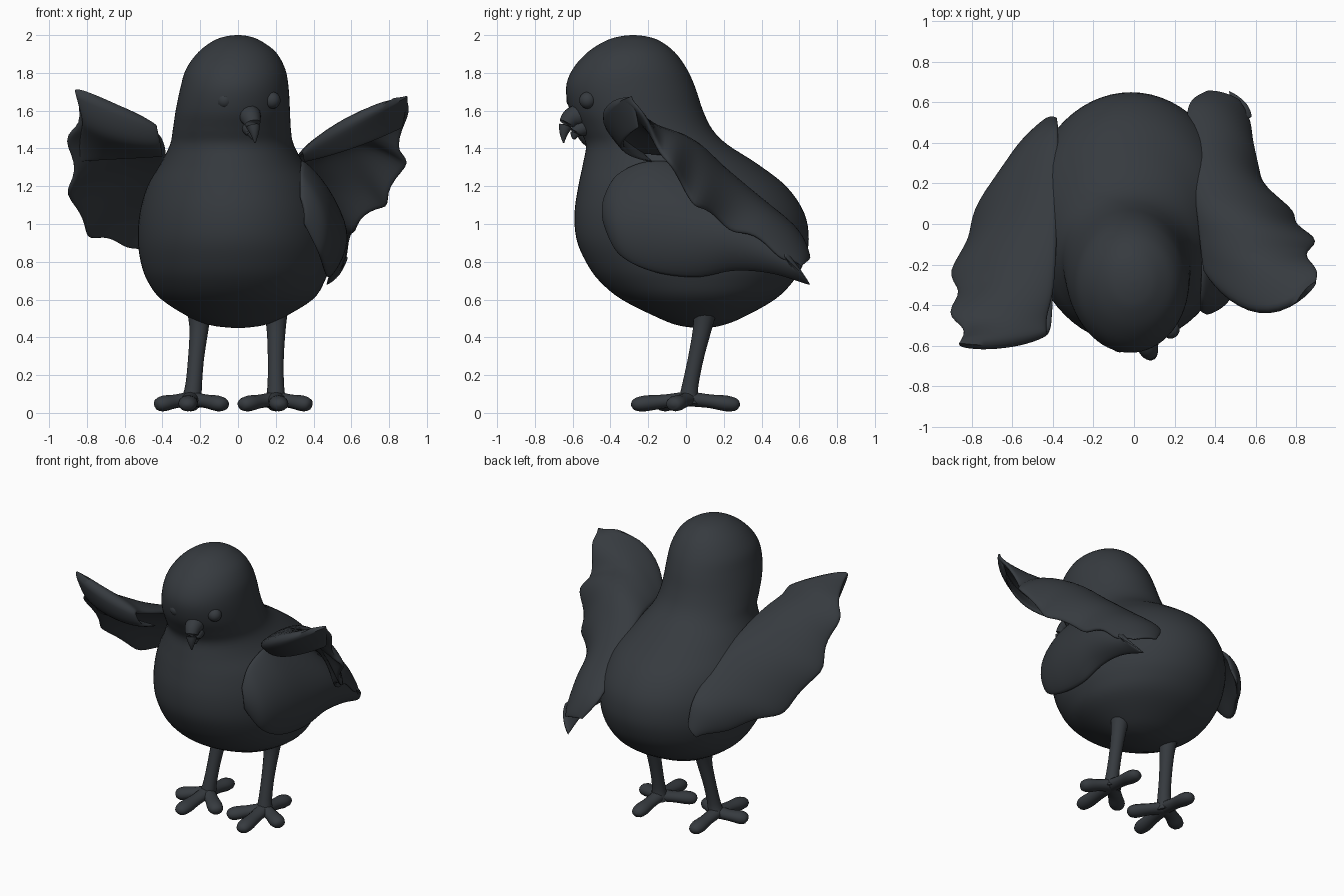
import bpy, bmesh, math
from mathutils import Vector

if "Cube" in bpy.data.objects:
    bpy.data.objects.remove(bpy.data.objects["Cube"], do_unlink=True)

SLATE = bpy.data.materials.new("dark slate")
SLATE.use_nodes = True
COLOUR = (0.037, 0.043, 0.050, 1)
SLATE.diffuse_color = COLOUR
SLATE.node_tree.nodes["Principled BSDF"].inputs["Base Color"].default_value = COLOUR


def spline(rows, t):
    """Catmull-Rom through rows of numbers, t in 0..1."""
    n = len(rows) - 1
    i = min(int(t * n), n - 1)
    f = t * n - i
    a, b, c, d = (rows[min(max(i + k, 0), n)] for k in (-1, 0, 1, 2))
    return [0.5 * (2 * q + (r - p) * f + (2 * p - 5 * q + 4 * r - s) * f * f
                   + (3 * q - p - 3 * r + s) * f ** 3) for p, q, r, s in zip(a, b, c, d)]


def finish(obj, angle=60):
    obj.data.materials.append(SLATE)
    bpy.ops.object.select_all(action="DESELECT")
    obj.select_set(True)
    bpy.context.view_layer.objects.active = obj
    bpy.ops.object.shade_smooth_by_angle(angle=math.radians(angle))


def loft(name, rings, angle=60):
    """Skin a list of equal-length closed rings and cap both ends."""
    bm = bmesh.new()
    vs = [[bm.verts.new(p) for p in ring] for ring in rings]
    n = len(vs[0])
    for a, b in zip(vs, vs[1:]):
        for i in range(n):
            j = (i + 1) % n
            bm.faces.new((a[i], a[j], b[j], b[i]))
    bm.faces.new(vs[0])
    bm.faces.new(vs[-1])
    bmesh.ops.recalc_face_normals(bm, faces=bm.faces)
    mesh = bpy.data.meshes.new(name)
    bm.to_mesh(mesh)
    bm.free()
    obj = bpy.data.objects.new(name, mesh)
    bpy.context.collection.objects.link(obj)
    finish(obj, angle)


def tube(name, path, steps=14, sides=14, flat=1.0):
    """Round tube through (x, y, z, radius) points."""
    rings = []
    for k in range(steps + 1):
        t = k / steps
        x, y, z, r = spline(path, t)
        p = Vector((x, y, z))
        d = (Vector(spline(path, min(t + .02, 1))[:3])
             - Vector(spline(path, max(t - .02, 0))[:3])).normalized()
        side = d.cross(Vector((0, 0, 1)) if abs(d.z) < .9 else Vector((0, 1, 0))).normalized()
        up = side.cross(d)
        rings.append([p + r * (math.cos(a) * side + flat * math.sin(a) * up)
                      for a in (2 * math.pi * i / sides for i in range(sides))])
    loft(name, rings)


def wing(name, ribs, thick, ruffle=0.0, nt=72, nu=18):
    """Pillow-edged curved plate across ribs of (inner xyz, outer xyz, bulge xyz)."""
    def point(t, u):
        v = spline(ribs, t)
        a, b, bulge = Vector(v[:3]), Vector(v[3:6]), Vector(v[6:9])
        wave = math.sin(t * 34) * math.sin(math.pi * t)
        p = a.lerp(b, u * (1 + u * ruffle * wave)) + bulge * 4 * u * (1 - u)
        p.z += ruffle * 0.4 * u * u * math.sin(t * 34 + 1)
        return p

    rings, e = [], 0.01
    for k in range(nt + 1):
        t = 0.5 - 0.5 * math.cos(math.pi * k / nt)
        upper, lower = [], []
        for i in range(nu + 1):
            u = 0.5 - 0.5 * math.cos(math.pi * i / nu)
            p = point(t, u)
            du = point(t, min(u + e, 1)) - point(t, max(u - e, 0))
            dt = point(min(t + e, 1), u) - point(max(t - e, 0), u)
            h = thick / 2 * (16 * u * (1 - u) * t * (1 - t)) ** 0.4 + 0.002
            off = du.cross(dt).normalized() * h
            upper.append(p + off)
            lower.append(p - off)
        rings.append(upper + lower[::-1])
    loft(name, rings, 70)


# Body and head: rows of z, x min, x max, y min, y max
BODY = [
    (0.450, -0.03, 0.03, 0.05, 0.12), (0.463, -0.14, 0.13, -0.04, 0.19),
    (0.50, -0.245, 0.23, -0.14, 0.29), (0.60, -0.405, 0.395, -0.34, 0.47),
    (0.70, -0.48, 0.46, -0.46, 0.57), (0.80, -0.515, 0.49, -0.53, 0.625),
    (0.92, -0.53, 0.50, -0.58, 0.65), (1.06, -0.52, 0.485, -0.59, 0.625),
    (1.20, -0.48, 0.435, -0.57, 0.53), (1.32, -0.41, 0.35, -0.545, 0.375),
    (1.42, -0.36, 0.295, -0.53, 0.22), (1.50, -0.345, 0.28, -0.565, 0.14),
    (1.60, -0.33, 0.275, -0.615, 0.09), (1.72, -0.305, 0.268, -0.635, 0.05),
    (1.82, -0.275, 0.25, -0.60, 0.005), (1.91, -0.21, 0.20, -0.52, -0.06),
    (1.97, -0.13, 0.12, -0.425, -0.14), (1.993, -0.065, 0.06, -0.35, -0.21),
    (2.0, -0.01, 0.01, -0.29, -0.27)]
rings = []
for k in range(73):
    z, xa, xb, ya, yb = spline(BODY, k / 72)
    cx, cy = (xa + xb) / 2, (ya + yb) / 2
    rings.append([(cx + (xb - xa) / 2 * math.cos(a), cy + (yb - ya) / 2 * math.sin(a), z)
                  for a in (2 * math.pi * i / 64 for i in range(64))])
loft("body", rings, 80)

# Beak
tube("upper_beak", [(0.06, -0.55, 1.58, 0.06), (0.067, -0.60, 1.565, 0.055),
                    (0.078, -0.632, 1.53, 0.042), (0.087, -0.647, 1.48, 0.023),
                    (0.09, -0.648, 1.43, 0.004)])
tube("lower_beak", [(0.06, -0.53, 1.52, 0.05), (0.072, -0.58, 1.49, 0.035),
                    (0.08, -0.595, 1.45, 0.008)])

# Eyes
for name, loc in (("left_eye", (0.18, -0.52, 1.655)), ("right_eye", (-0.07, -0.588, 1.655))):
    bpy.ops.mesh.primitive_uv_sphere_add(segments=24, ring_count=14, radius=0.045, location=loc)
    bpy.context.object.name = name
    finish(bpy.context.object)

# Legs and feet
TOES = {"inner": (-0.19, -0.14), "middle": (0.02, -0.29), "outer": (0.19, -0.07), "back": (0.0, 0.285)}
for name, s, top, foot in (("left", 1, 0.20, 0.20), ("right", -1, -0.205, -0.25)):
    tube(name + "_leg", [(top, 0.10, 0.54, 0.065), (top + s * .002, 0.085, 0.44, 0.05),
                         (top * .6 + foot * .4, 0.05, 0.28, 0.042),
                         (top * .3 + foot * .7, 0.02, 0.13, 0.045), (foot, 0.015, 0.05, 0.06)])
    for toe, (dx, dy) in TOES.items():
        tube(f"{name}_{toe}_toe", [
            (foot, 0.01, 0.075, 0.05), (foot + s * dx * .4, 0.01 + dy * .4, 0.062, 0.045),
            (foot + s * dx * .75, dy * .75, 0.05, 0.052), (foot + s * dx * .94, dy * .94, 0.043, 0.038),
            (foot + s * dx, dy, 0.04, 0.008)], sides=12, flat=0.8)

# Right wing, spread: ribs run from the tail end up to the raised tip, then curl under
wing("right_wing", [
    (-0.38, 0.52, 0.92, -0.44, 0.51, 0.83, 0, 0.01, 0),
    (-0.375, 0.46, 1.07, -0.60, 0.33, 0.90, -0.02, 0.02, 0.02),
    (-0.375, 0.28, 1.20, -0.74, 0.12, 0.92, -0.03, 0.03, 0.03),
    (-0.38, 0.06, 1.31, -0.84, -0.10, 1.02, -0.03, 0.03, 0.04),
    (-0.385, -0.15, 1.39, -0.88, -0.27, 1.20, -0.02, 0.03, 0.04),
    (-0.40, -0.33, 1.44, -0.89, -0.40, 1.37, 0, 0.02, 0.04),
    (-0.43, -0.46, 1.48, -0.86, -0.51, 1.55, 0, 0, 0.03),
    (-0.43, -0.535, 1.51, -0.85, -0.59, 1.685, 0, -0.02, 0.0),
    (-0.41, -0.50, 1.42, -0.83, -0.53, 1.53, 0, -0.02, -0.02),
    (-0.40, -0.36, 1.36, -0.84, -0.36, 1.34, 0, 0, 0)], 0.06, 0.05)

# Left wing, spread upper layer
wing("left_wing", [
    (0.36, 0.655, 0.82, 0.52, 0.61, 0.76, 0, 0.01, 0.01),
    (0.27, 0.58, 0.96, 0.58, 0.47, 0.86, 0.02, 0.03, 0.03),
    (0.27, 0.38, 1.12, 0.60, 0.28, 0.96, 0.03, 0.04, 0.05),
    (0.29, 0.20, 1.26, 0.70, 0.12, 1.05, 0.03, 0.03, 0.08),
    (0.31, 0.06, 1.34, 0.82, 0.0, 1.17, 0.02, 0.02, 0.13),
    (0.325, -0.07, 1.36, 0.87, -0.10, 1.34, 0, 0, 0.12),
    (0.335, -0.16, 1.37, 0.875, -0.20, 1.51, 0, -0.05, 0.08),
    (0.345, -0.22, 1.37, 0.905, -0.29, 1.69, 0, -0.16, 0.03),
    (0.35, -0.18, 1.33, 0.87, -0.25, 1.52, 0, -0.12, -0.02)], 0.06, 0.05)

# Left wing, folded lower layer against the side
wing("left_wing_lower", [
    (0.33, -0.43, 1.14, 0.35, -0.43, 1.00, 0.01, -0.01, 0),
    (0.33, -0.36, 1.26, 0.43, -0.35, 0.84, 0.06, -0.01, 0),
    (0.335, -0.20, 1.33, 0.46, -0.18, 0.75, 0.10, 0, 0),
    (0.32, 0.0, 1.31, 0.475, 0.05, 0.72, 0.13, 0, 0),
    (0.31, 0.20, 1.22, 0.485, 0.26, 0.755, 0.14, 0, 0),
    (0.37, 0.39, 1.05, 0.49, 0.46, 0.74, 0.11, 0, 0),
    (0.58, 0.53, 0.82, 0.47, 0.655, 0.68, 0.02, 0.01, 0)], 0.06)
